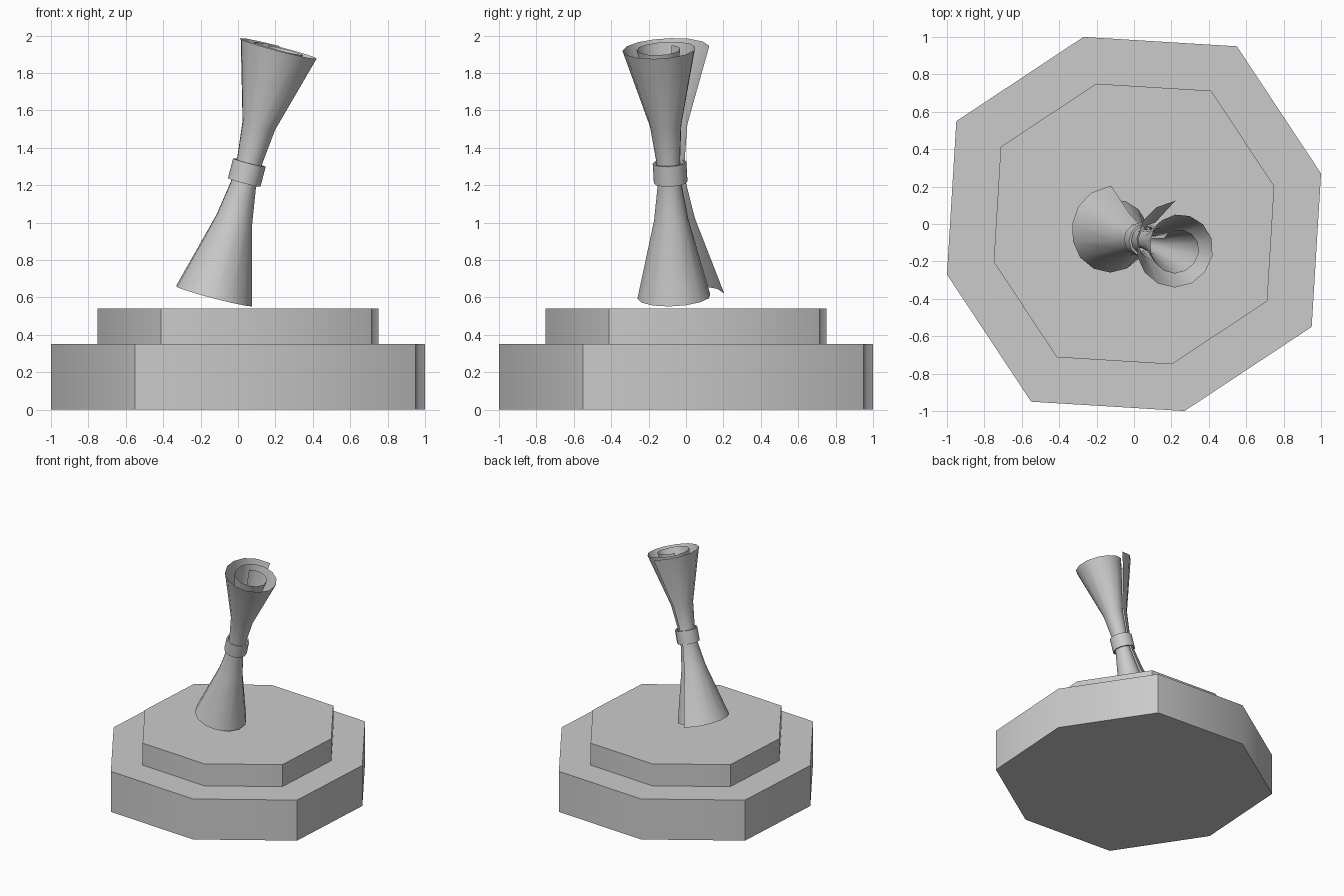
import bpy, bmesh, math
from mathutils import Vector, Matrix

if "Cube" in bpy.data.objects:
    bpy.data.objects.remove(bpy.data.objects["Cube"])


def finish(name, bm, angle, matrix=None):
    mesh = bpy.data.meshes.new(name)
    if matrix:
        bm.transform(matrix)
    bm.to_mesh(mesh)
    bm.free()
    ob = bpy.data.objects.new(name, mesh)
    bpy.context.collection.objects.link(ob)
    bpy.ops.object.select_all(action='DESELECT')
    ob.select_set(True)
    bpy.context.view_layer.objects.active = ob
    bpy.ops.object.shade_smooth_by_angle(angle=math.radians(angle))
    return ob


# Slightly irregular octagon slab with four-fold symmetry
def slab(name, scale, z0, z1):
    bm = bmesh.new()
    ring = []
    for q in range(4):
        rot = Matrix.Rotation(q * math.pi / 2, 3, 'Z')
        for p in ((1.0, 0.27), (0.55, 0.95)):
            ring.append(rot @ Vector((p[0] * scale, p[1] * scale, z0)))
    face = bm.faces.new([bm.verts.new(p) for p in ring])
    ext = bmesh.ops.extrude_face_region(bm, geom=[face], use_keep_orig=True)
    verts = [g for g in ext['geom'] if isinstance(g, bmesh.types.BMVert)]
    bmesh.ops.translate(bm, verts=verts, vec=(0, 0, z1 - z0))
    bmesh.ops.recalc_face_normals(bm, faces=bm.faces)
    return finish(name, bm, 50)


slab("base_lower", 1.0, 0.0, 0.35)
slab("base_upper", 0.75, 0.35, 0.54)

# Tilted frame shared by the scroll and its band
axis = Vector((0.345, -0.08, 1.325)).normalized()
turn = Vector((0, 0, 1)).rotation_difference(axis).to_matrix().to_4x4()
frame = Matrix.Translation((0.047, -0.085, 1.268)) @ turn


# Spiral radius at the rims, from the loose outer end inward
def spiral_radius(turns):
    keys = [(0, .25), (.25, .212), (.5, .215), (.75, .212), (1, .175),
            (1.25, .135), (1.5, .14), (1.75, .135), (2, .09), (2.25, .07)]
    for (a, ra), (b, rb) in zip(keys, keys[1:]):
        if turns <= b + 1e-6:
            return ra + (rb - ra) * (turns - a) / (b - a)
    return keys[-1][1]


# Rolled sheet, pinched at the waist: (height along axis, spiral scale)
levels = [(-.685, 1), (-.26, .47), (-.07, .33), (.07, .33), (.26, .43), (.685, 1)]
steps, per_turn = 30, 14
bm = bmesh.new()
rows = []
for h, s in levels:
    row = []
    for i in range(steps + 1):
        t = i / per_turn
        a = math.pi / 2 + t * 2 * math.pi
        r = spiral_radius(t) * s
        row.append(bm.verts.new((r * math.cos(a), r * math.sin(a), h)))
    rows.append(row)
for lo, hi in zip(rows, rows[1:]):
    for i in range(steps):
        bm.faces.new((lo[i], lo[i + 1], hi[i + 1], hi[i]))
finish("rolled_scroll", bm, 40, frame)

# Band around the waist
bm = bmesh.new()
n = 12
sections = [(.078, -.055), (.09, -.055), (.09, .055), (.078, .055)]
rings = [[bm.verts.new((r * math.cos(2 * math.pi * i / n),
                        r * math.sin(2 * math.pi * i / n), z))
          for i in range(n)] for r, z in sections]
for k in range(4):
    a, b = rings[k], rings[(k + 1) % 4]
    for i in range(n):
        j = (i + 1) % n
        bm.faces.new((a[i], a[j], b[j], b[i]))
bmesh.ops.recalc_face_normals(bm, faces=bm.faces)
finish("waist_band", bm, 40, frame)
